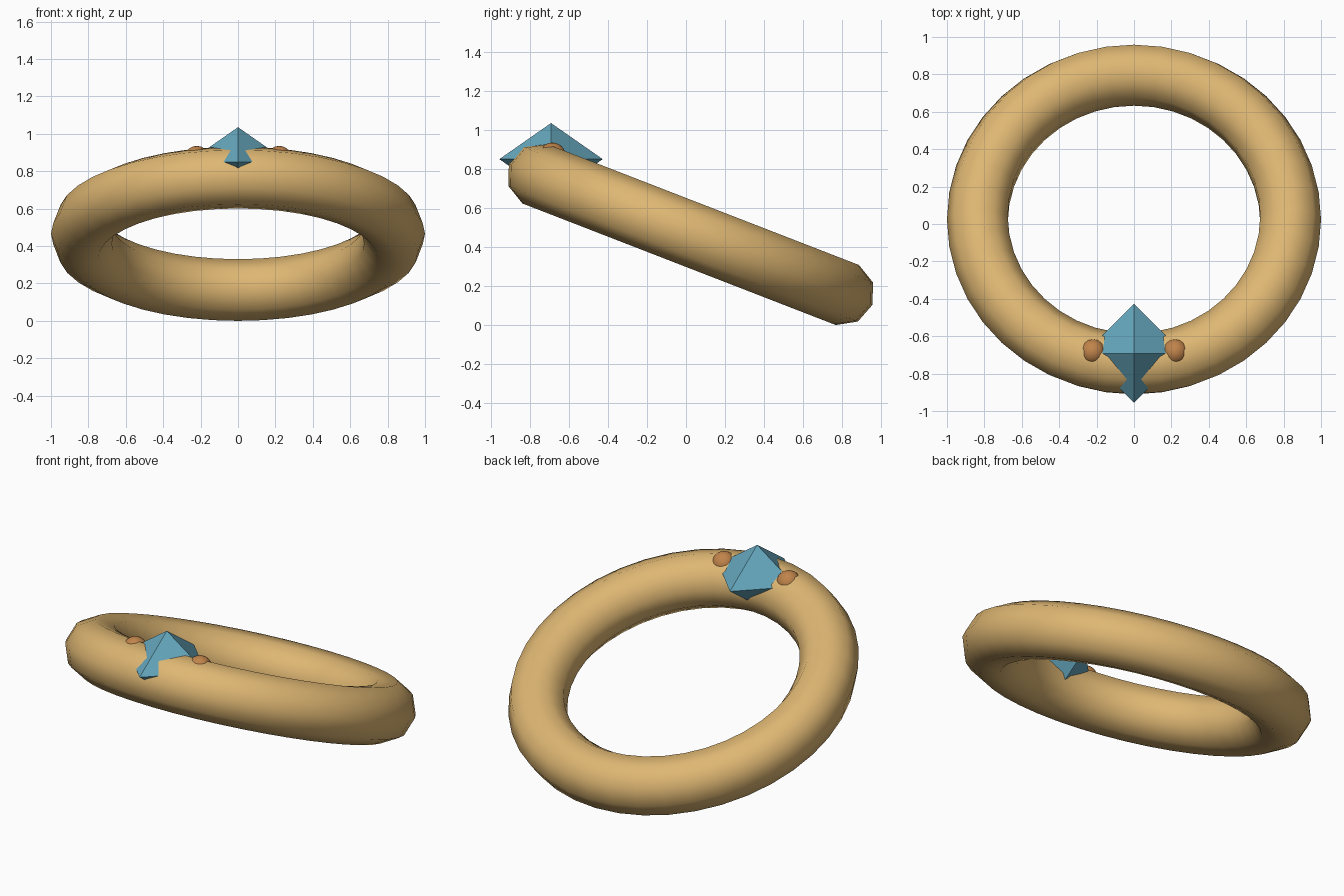
import bpy
import bmesh
import math
from mathutils import Vector

cube = bpy.data.objects.get("Cube")
if cube:
    bpy.data.objects.remove(cube, do_unlink=True)


def make_material(name, rgb):
    mat = bpy.data.materials.new(name)
    mat.use_nodes = True
    mat.diffuse_color = (*rgb, 1)
    mat.node_tree.nodes["Principled BSDF"].inputs["Base Color"].default_value = (*rgb, 1)
    return mat


gold = make_material("gold", (0.73, 0.47, 0.17))
blue = make_material("gem_blue", (0.13, 0.38, 0.50))
copper = make_material("copper", (0.53, 0.23, 0.07))


def finish(name, mat, smooth):
    obj = bpy.context.object
    obj.name = name
    obj.data.materials.append(mat)
    if smooth:
        bpy.ops.object.shade_smooth()
    return obj


# Tilted band
bpy.ops.mesh.primitive_torus_add(
    major_segments=40, minor_segments=9, major_radius=0.8325, minor_radius=0.1675,
    location=(0, 0.024, 0.465), rotation=(math.radians(-21.2), 0, 0))
finish("band", gold, True)

# Eight-sided gem, its lower half sunk in the band
bm = bmesh.new()
for axis, size in zip("xyz", (0.265, 0.265, 0.185)):
    for sign in (-1, 1):
        point = Vector()
        setattr(point, axis, sign * size)
        bm.verts.new(point)
bmesh.ops.convex_hull(bm, input=bm.verts)
bmesh.ops.recalc_face_normals(bm, faces=bm.faces)
mesh = bpy.data.meshes.new("gem")
bm.to_mesh(mesh)
bm.free()
gem = bpy.data.objects.new("gem", mesh)
gem.location = (0, -0.692, 0.85)
gem.data.materials.append(blue)
bpy.context.collection.objects.link(gem)

# Round studs on both sides of the gem
for side, x in (("left", 0.22), ("right", -0.22)):
    bpy.ops.mesh.primitive_uv_sphere_add(
        segments=16, ring_count=10, radius=0.07, location=(x, -0.685, 0.865))
    finish(side + "_stud", copper, True)
